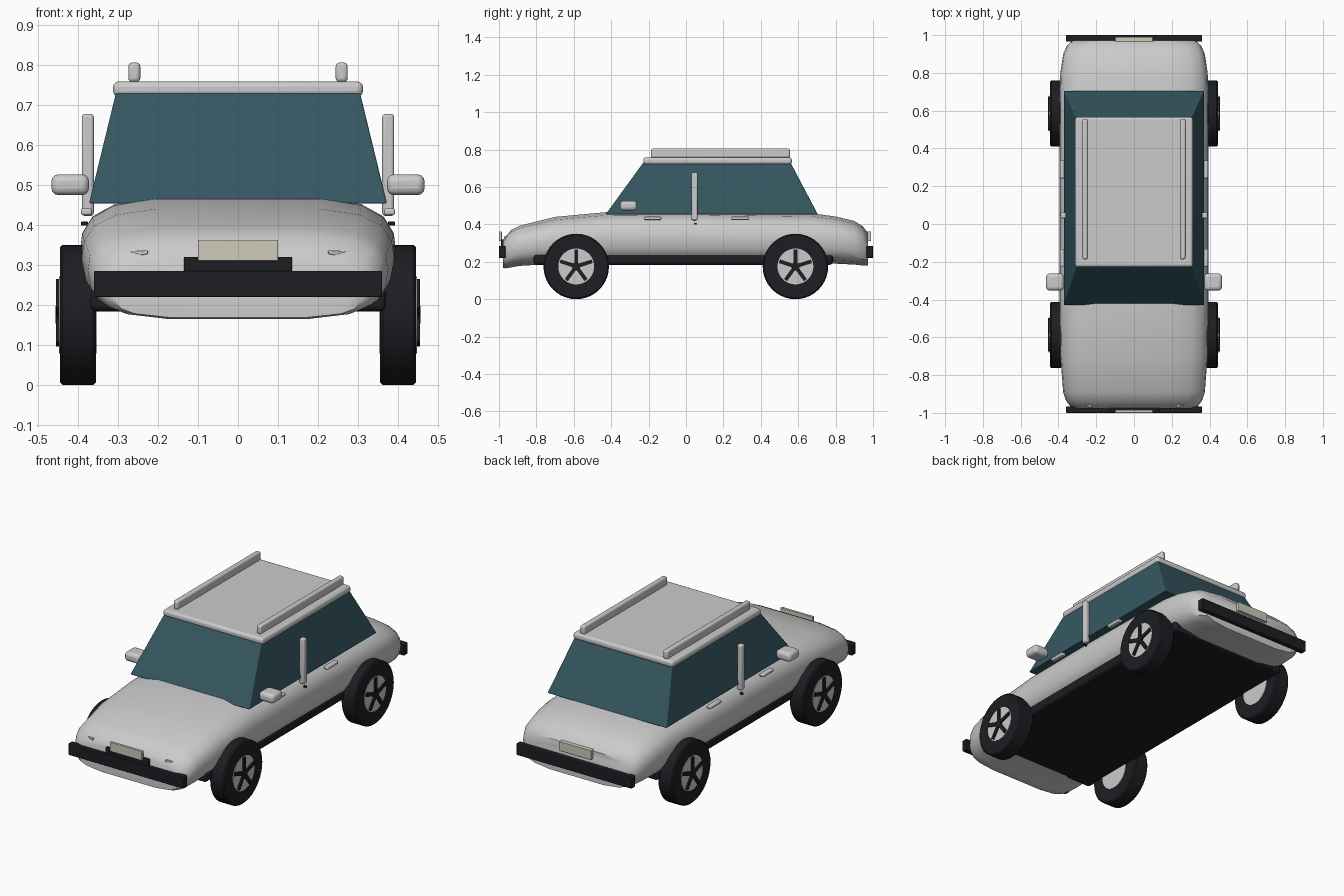
import bpy, bmesh, math
from mathutils import Matrix, Vector

if "Cube" in bpy.data.objects:
    bpy.data.objects.remove(bpy.data.objects["Cube"])


def material(name, rgb):
    m = bpy.data.materials.new(name)
    m.diffuse_color = (*rgb, 1)
    m.use_nodes = True
    m.node_tree.nodes["Principled BSDF"].inputs["Base Color"].default_value = m.diffuse_color
    return m


BLACK = material("black", (0.012, 0.013, 0.016))
GLASS = material("glass", (0.035, 0.095, 0.12))
PLATE = material("plate", (0.62, 0.60, 0.50))
LAMP = material("lamp", (0.9, 0.9, 0.9))


def finish(name, bm, mat=None, bevel=0, smooth=True):
    bmesh.ops.recalc_face_normals(bm, faces=bm.faces[:])
    me = bpy.data.meshes.new(name)
    bm.to_mesh(me)
    bm.free()
    ob = bpy.data.objects.new(name, me)
    bpy.context.collection.objects.link(ob)
    if mat:
        me.materials.append(mat)
    if bevel:
        mod = ob.modifiers.new("bevel", 'BEVEL')
        mod.width, mod.segments = bevel, 3
    if smooth:
        bpy.ops.object.select_all(action='DESELECT')
        bpy.context.view_layer.objects.active = ob
        ob.select_set(True)
        bpy.ops.object.shade_smooth_by_angle(angle=math.radians(35))
    return ob


def box(name, x, y, z, mat=None, bevel=0.004):
    """Box given by its (min, max) range on each axis."""
    bm = bmesh.new()
    bmesh.ops.create_cube(bm, size=1)
    for v in bm.verts:
        v.co = [(a + b) / 2 + c * (b - a) for (a, b), c in zip((x, y, z), v.co)]
    return finish(name, bm, mat, bevel)


def loft(bm, rings, caps=True):
    vs = [[bm.verts.new(p) for p in r] for r in rings]
    n = len(vs[0])
    for a, b in zip(vs, vs[1:]):
        for i in range(n):
            bm.faces.new((a[i], a[(i + 1) % n], b[(i + 1) % n], b[i]))
    if caps:
        bm.faces.new(vs[0])
        bm.faces.new(vs[-1])


# Body shell: one rounded section lofted from nose to tail
half = [(0.52, 1), (0.78, 0.94), (0.92, 0.83), (0.985, 0.68), (1, 0.5),
        (0.98, 0.3), (0.93, 0.16), (0.82, 0.07), (0.52, 0)]
section = half + [(-u, v) for u, v in reversed(half)]
stations = [  # y, half width, bottom, top
    (-0.978, 0.315, 0.168, 0.315), (-0.965, 0.338, 0.165, 0.335), (-0.935, 0.36, 0.17, 0.37),
    (-0.89, 0.375, 0.178, 0.393), (-0.70, 0.39, 0.19, 0.440), (-0.43, 0.395, 0.19, 0.465),
    (0.0, 0.395, 0.19, 0.468), (0.68, 0.395, 0.19, 0.458), (0.80, 0.39, 0.19, 0.442),
    (0.90, 0.375, 0.185, 0.418), (0.945, 0.355, 0.18, 0.39), (0.972, 0.325, 0.18, 0.355)]
bm = bmesh.new()
loft(bm, [[(u * w, y, b + v * (t - b)) for u, v in section] for y, w, b, t in stations])
finish("body_shell", bm)

# Dark floor and sills
box("floor_sill", (-0.37, 0.37), (-0.815, 0.785), (0.184, 0.24), BLACK, 0.015)


# Glass cabin, roof slab and roof rails
def rect(x, y0, y1, z):
    return [(-x, y0, z), (x, y0, z), (x, y1, z), (-x, y1, z)]


bm = bmesh.new()
loft(bm, [rect(0.372, -0.43, 0.705, 0.453), rect(0.305, -0.23, 0.56, 0.728)])
finish("glass_cabin", bm, GLASS, 0.004)
box("roof", (-0.312, 0.312), (-0.228, 0.566), (0.72, 0.758), None, 0.014)

# Bumpers, number plates and front plate bracket
box("front_bumper", (-0.36, 0.36), (-1.0, -0.965), (0.22, 0.285), BLACK)
box("rear_bumper", (-0.36, 0.36), (0.965, 1.0), (0.22, 0.285), BLACK)
box("front_plate_bracket", (-0.135, 0.135), (-0.99, -0.955), (0.28, 0.32), BLACK)
box("front_plate", (-0.1, 0.1), (-1.0, -0.985), (0.31, 0.362), PLATE, 0.002)
box("rear_plate", (-0.1, 0.1), (0.955, 0.99), (0.31, 0.362), PLATE, 0.002)


def wheel(name, side, y):
    place = Matrix.Translation((0.4 * side, y, 0.175)) @ Matrix.Diagonal((side, 1, 1, 1))

    def lathe(part, profile, mat, caps):
        b = bmesh.new()
        n = 40
        loft(b, [[place @ Vector((x, r * math.cos(2 * math.pi * i / n), r * math.sin(2 * math.pi * i / n)))
                  for i in range(n)] for x, r in profile], caps)
        finish(name + part, b, mat)

    # Tyre is a closed ring, rim a disc visible on both sides
    lathe("_tyre", [(-0.044, 0.095), (-0.045, 0.15), (-0.045, 0.168), (-0.038, 0.175), (0.038, 0.175),
                    (0.045, 0.168), (0.045, 0.15), (0.044, 0.095), (-0.044, 0.095)], BLACK, False)
    lathe("_rim", [(-0.047, 0.096), (0.047, 0.096)], None, True)
    # Five dark spokes around a hub
    b = bmesh.new()
    for i in range(5):
        m = Matrix.Rotation(2 * math.pi * i / 5, 4, 'X') @ Matrix.Translation((0.049, 0, 0.046))
        bmesh.ops.create_cube(b, size=1, matrix=place @ m @ Matrix.Diagonal((0.012, 0.02, 0.088, 1)))
    bmesh.ops.create_cone(b, cap_ends=True, segments=20, radius1=0.022, radius2=0.022, depth=0.014,
                          matrix=place @ Matrix.Translation((0.049, 0, 0)) @ Matrix.Rotation(math.pi / 2, 4, 'Y'))
    finish(name + "_spokes", b, BLACK)


# Everything that repeats on both sides
for side, label in ((-1, "left"), (1, "right")):
    def span(a, b):
        return tuple(sorted((a * side, b * side)))

    box(label + "_roof_rail", span(0.244, 0.274), (-0.187, 0.556), (0.756, 0.805), None, 0.01)
    box(label + "_door_pillar", span(0.36, 0.39), (0.03, 0.062), (0.422, 0.677), None, 0.008)
    box(label + "_mirror", span(0.372, 0.466), (-0.352, -0.262), (0.474, 0.526), None, 0.018)
    box(label + "_front_handle", span(0.365, 0.392), (-0.225, -0.132), (0.424, 0.441), None, 0.005)
    box(label + "_rear_handle", span(0.365, 0.392), (0.242, 0.337), (0.424, 0.441), None, 0.005)
    box(label + "_keyhole", span(0.375, 0.392), (0.046, 0.056), (0.398, 0.408), BLACK, 0.002)
    wheel(label + "_front_wheel", side, -0.587)
    wheel(label + "_rear_wheel", side, 0.585)

    # Headlight: a slanted sliver following the nose
    shape = [(0.225, 0.336), (0.293, 0.334), (0.296, 0.302), (0.280, 0.296), (0.256, 0.322), (0.225, 0.327)]
    bm = bmesh.new()
    loft(bm, [[(x * side, y + 0.35 * (x - 0.225), z) for x, z in shape] for y in (-0.973, -0.925)])
    finish(label + "_headlight", bm, LAMP, 0.002)
